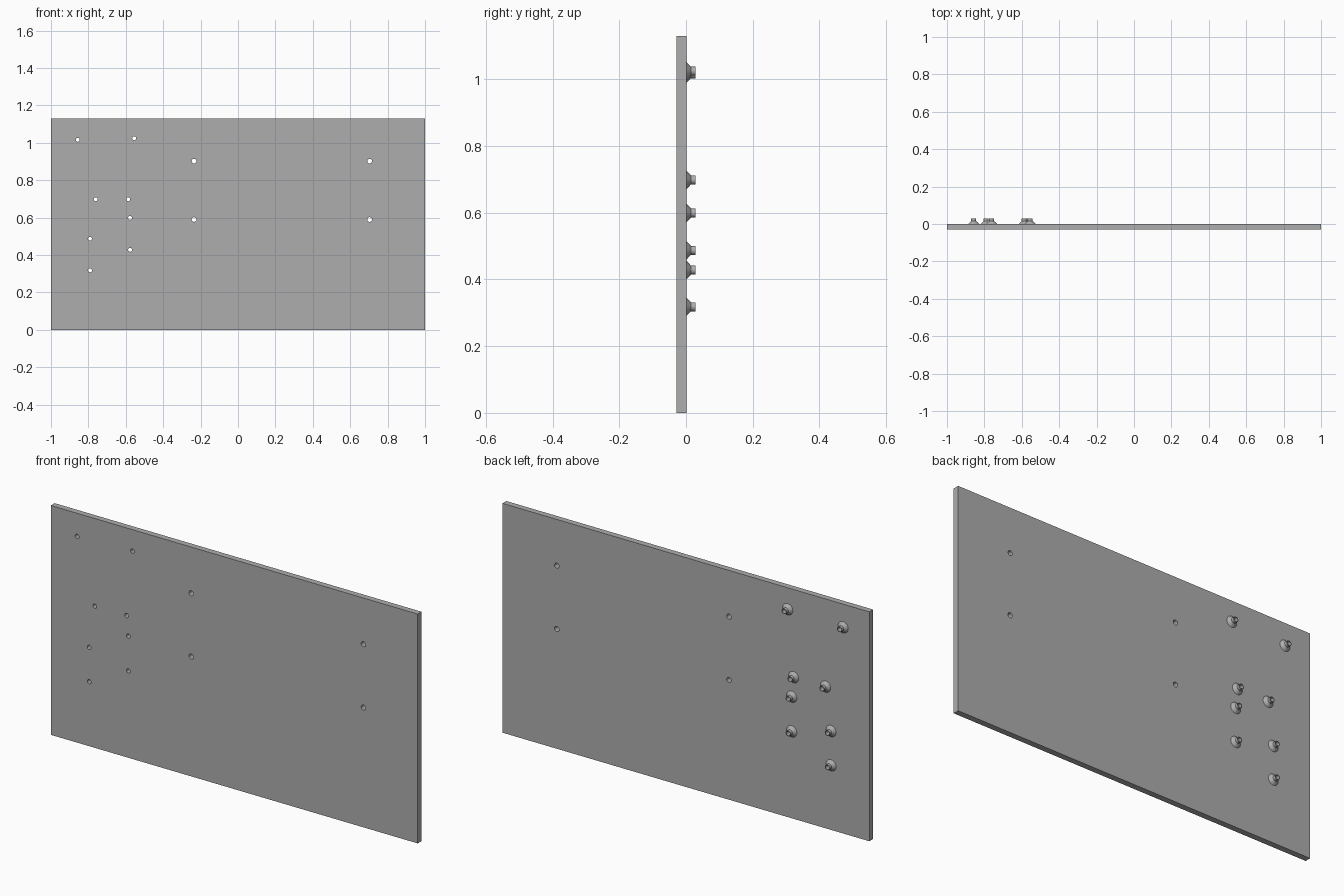
import bpy, bmesh, math
from mathutils import Matrix

cube = bpy.data.objects.get("Cube")
if cube:
    bpy.data.objects.remove(cube, do_unlink=True)

WIDTH, HEIGHT = 2.0, 1.13
FRONT, BACK, TIP = -0.029, 0.001, 0.029
SEGMENTS = 32
BOSS_HOLE, MOUNT_HOLE = 0.0105, 0.0125

# Hole centres as (x, z)
bosses = [(-0.857, 1.016), (-0.555, 1.024), (-0.761, 0.698), (-0.587, 0.698),
          (-0.577, 0.599), (-0.577, 0.428), (-0.791, 0.487), (-0.791, 0.318)]
mounts = [(x, z) for x in (-0.235, 0.704) for z in (0.59, 0.902)]

grey = bpy.data.materials.new("plain grey")
grey.use_nodes = True
colour = (0.42, 0.42, 0.42, 1)
grey.diffuse_color = colour
grey.node_tree.nodes["Principled BSDF"].inputs["Base Color"].default_value = colour


def make_object(name, bm):
    bmesh.ops.recalc_face_normals(bm, faces=bm.faces)
    mesh = bpy.data.meshes.new(name)
    bm.to_mesh(mesh)
    bm.free()
    mesh.materials.append(grey)
    obj = bpy.data.objects.new(name, mesh)
    bpy.context.collection.objects.link(obj)
    return obj


def activate(obj):
    bpy.ops.object.select_all(action='DESELECT')
    obj.select_set(True)
    bpy.context.view_layer.objects.active = obj


def smooth(obj):
    activate(obj)
    bpy.ops.object.shade_smooth_by_angle(angle=math.radians(30))


# Flat panel
bm = bmesh.new()
bmesh.ops.create_cube(bm, size=1, matrix=Matrix.Translation((0, (FRONT + BACK) / 2, HEIGHT / 2))
                      @ Matrix.Diagonal((WIDTH, BACK - FRONT, HEIGHT, 1)))
panel = make_object("panel", bm)

# Drill all holes through the panel
bm = bmesh.new()
turn = Matrix.Rotation(math.pi / 2, 4, 'X')
drills = [(p, BOSS_HOLE) for p in bosses] + [(p, MOUNT_HOLE) for p in mounts]
for (x, z), radius in drills:
    bmesh.ops.create_cone(bm, cap_ends=True, segments=SEGMENTS, radius1=radius, radius2=radius,
                          depth=0.2, matrix=Matrix.Translation((x, 0, z)) @ turn)
cutter = make_object("hole_cutter", bm)
cutter.hide_render = True
cut = panel.modifiers.new("holes", 'BOOLEAN')
cut.operation = 'DIFFERENCE'
cut.solver = 'EXACT'
cut.object = cutter
activate(panel)
bpy.ops.object.modifier_apply(modifier=cut.name)
bpy.data.objects.remove(cutter, do_unlink=True)
smooth(panel)

# Hollow bosses on the back: flared foot, then a straight collar
profile = [(BOSS_HOLE, BACK), (0.028, BACK), (0.0135, 0.015), (0.0135, TIP), (BOSS_HOLE, TIP)]
for i, (x, z) in enumerate(bosses):
    bm = bmesh.new()
    rings = []
    for s in range(SEGMENTS):
        a = math.tau * s / SEGMENTS
        rings.append([bm.verts.new((x + r * math.cos(a), y, z + r * math.sin(a)))
                      for r, y in profile])
    for s in range(SEGMENTS):
        here, there = rings[s - 1], rings[s]
        for k in range(len(profile)):
            bm.faces.new((here[k - 1], here[k], there[k], there[k - 1]))
    smooth(make_object(f"boss_{i + 1}", bm))
